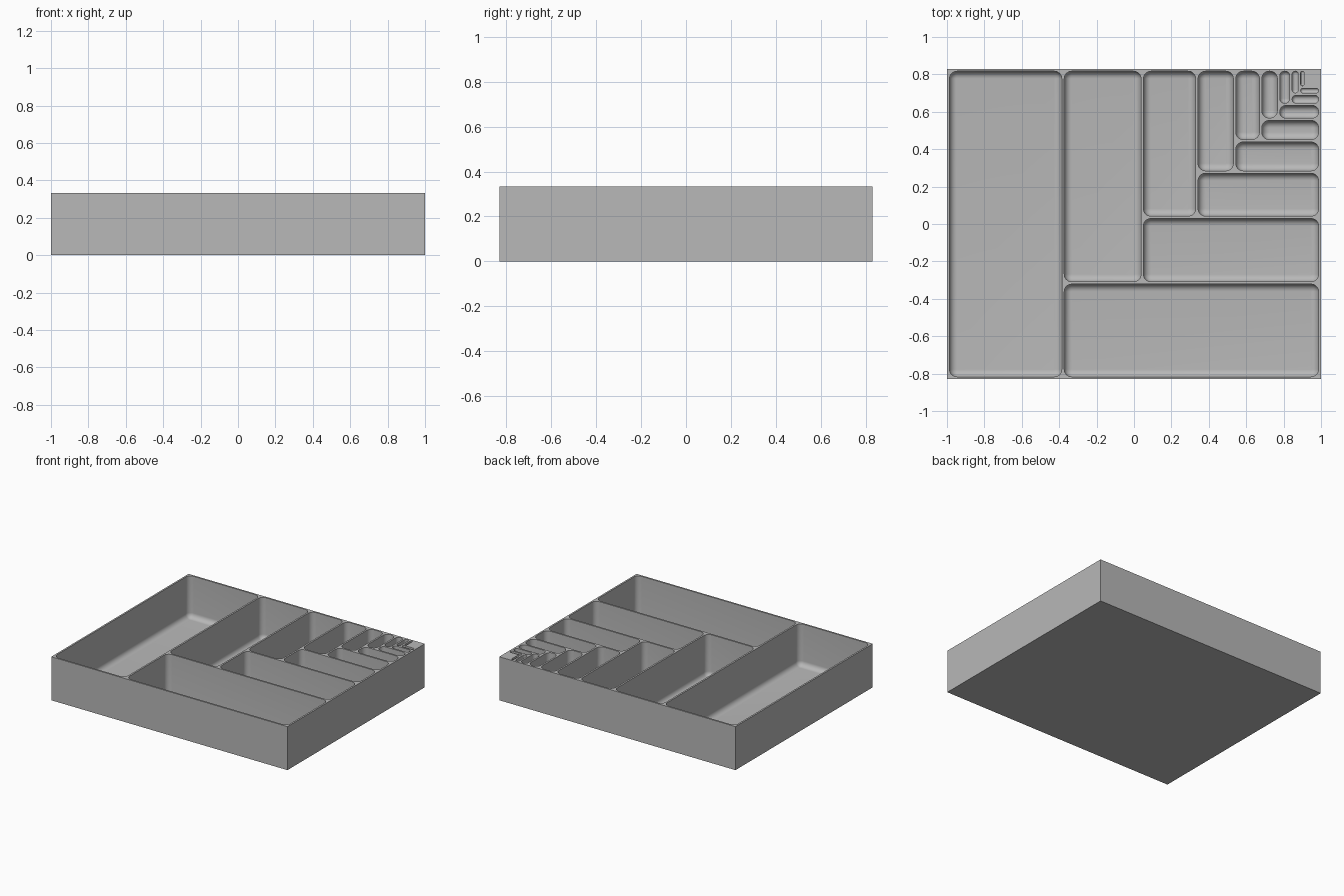
import bpy
import bmesh
import math

if "Cube" in bpy.data.objects:
    bpy.data.objects.remove(bpy.data.objects["Cube"])

WIDTH, DEPTH, HEIGHT = 2.0, 1.66, 0.333
WALL = 0.0133
RADIUS = 0.04
STEPS = 8

grey = bpy.data.materials.new("plain grey")
grey.use_nodes = True
colour = (0.48, 0.48, 0.48, 1)
grey.diffuse_color = colour
grey.node_tree.nodes["Principled BSDF"].inputs["Base Color"].default_value = colour


def make_object(name, bm):
    bmesh.ops.recalc_face_normals(bm, faces=bm.faces)
    mesh = bpy.data.meshes.new(name)
    bm.to_mesh(mesh)
    bm.free()
    mesh.materials.append(grey)
    obj = bpy.data.objects.new(name, mesh)
    bpy.context.scene.collection.objects.link(obj)
    return obj


def rounded_ring(bm, x0, x1, y0, y1, radius, inset, z):
    """Rounded rectangle of vertices, pulled inwards by inset."""
    ring = []
    corners = [(x1 - radius, y1 - radius), (x0 + radius, y1 - radius),
               (x0 + radius, y0 + radius), (x1 - radius, y0 + radius)]
    r = radius - inset
    for quarter, (cx, cy) in enumerate(corners):
        for i in range(STEPS + 1):
            a = (quarter + i / STEPS) * math.pi / 2
            ring.append(bm.verts.new((cx + r * math.cos(a), cy + r * math.sin(a), z)))
    return ring


def add_pocket(bm, x0, x1, y0, y1):
    """Solid pocket shape with round corners and a filleted floor."""
    radius = min(RADIUS, 0.48 * min(x1 - x0, y1 - y0))
    fillet = radius * 0.97
    rings = [rounded_ring(bm, x0, x1, y0, y1, radius, 0, HEIGHT + 0.05)]
    for i in range(STEPS + 1):
        a = i / STEPS * math.pi / 2
        rings.append(rounded_ring(bm, x0, x1, y0, y1, radius,
                                  fillet * (1 - math.cos(a)),
                                  WALL + fillet * (1 - math.sin(a))))
    for upper, lower in zip(rings, rings[1:]):
        for i in range(len(upper)):
            j = (i + 1) % len(upper)
            bm.faces.new((upper[i], upper[j], lower[j], lower[i]))
    bm.faces.new(rings[0])
    bm.faces.new(rings[-1])


# Solid block of the tray
bm = bmesh.new()
bmesh.ops.create_cube(bm, size=1)
for v in bm.verts:
    v.co = (v.co.x * WIDTH, v.co.y * DEPTH, (v.co.z + 0.5) * HEIGHT)
tray = make_object("compartment_tray", bm)

# Compartments: split off the left column, then the front row, again and again
bm = bmesh.new()
right, back = WIDTH / 2 - WALL, DEPTH / 2 - WALL
w, h = 2 * right, 2 * back
for level in range(9):
    next_w, next_h = 0.69 * w - 0.002, 0.69 * h - 0.002
    add_pocket(bm, right - w, right - next_w - WALL, back - h, back)
    if level < 8:
        add_pocket(bm, right - next_w, right, back - h, back - next_h - WALL)
    w, h = next_w, next_h
cutter = make_object("compartment_cutter", bm)
cutter.hide_render = True

# Hollow out the block
cut = tray.modifiers.new("compartments", "BOOLEAN")
cut.operation = "DIFFERENCE"
cut.solver = "EXACT"
cut.object = cutter
bpy.context.view_layer.objects.active = tray
tray.select_set(True)
bpy.ops.object.modifier_apply(modifier=cut.name)
bpy.data.objects.remove(cutter)
bpy.ops.object.shade_smooth_by_angle(angle=math.radians(30))
